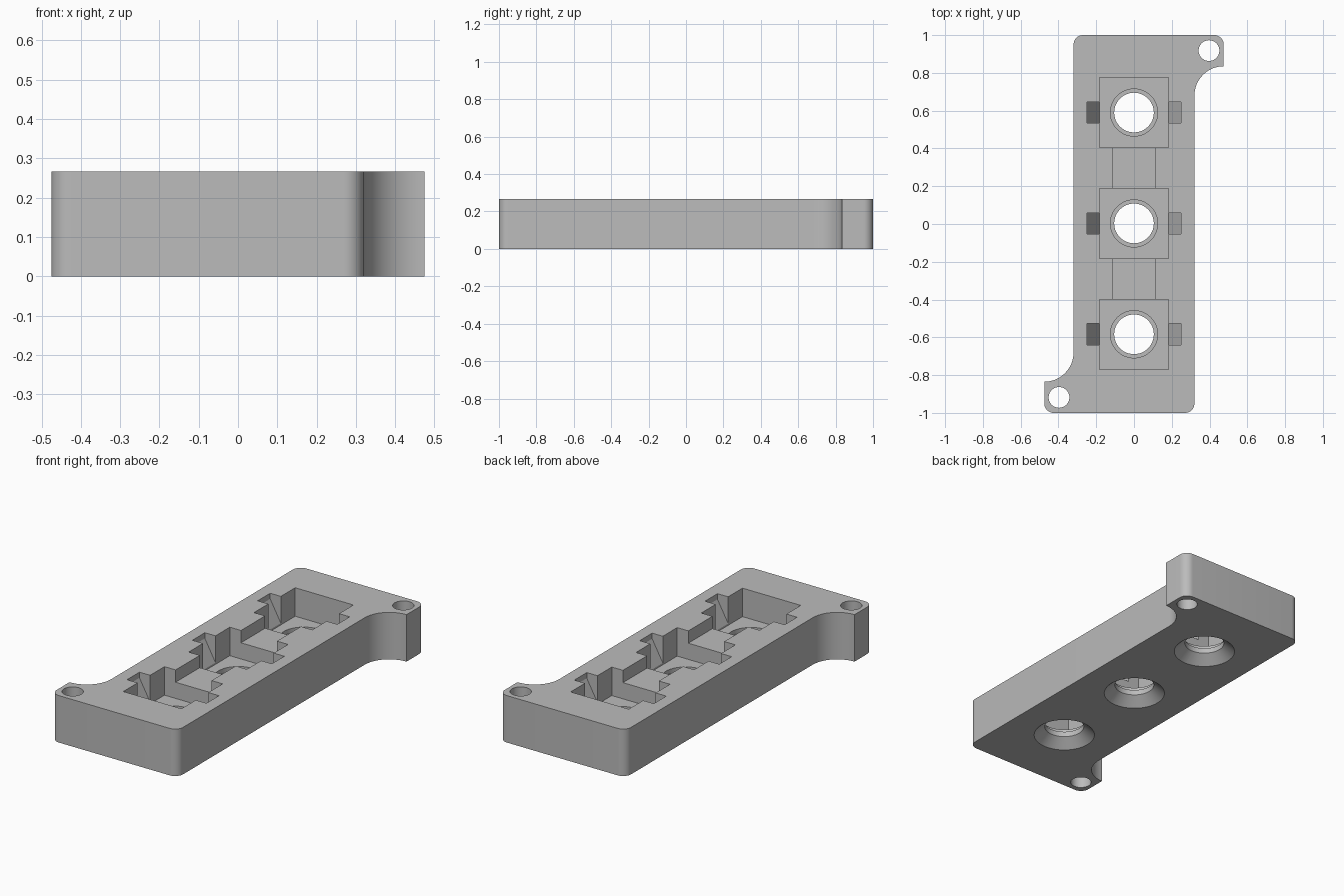
import bpy, bmesh
from math import cos, sin, radians
from mathutils import Vector

cube = bpy.data.objects.get("Cube")
if cube:
    bpy.data.objects.remove(cube, do_unlink=True)

HEIGHT = 0.267
TOP = HEIGHT + 0.1
FLOOR = 0.105
BAYS = [-0.584, 0.003, 0.59]

grey = bpy.data.materials.new("plain grey")
grey.use_nodes = True
colour = (0.5, 0.5, 0.5, 1)
grey.diffuse_color = colour
grey.node_tree.nodes["Principled BSDF"].inputs["Base Color"].default_value = colour


def arc(cx, cy, r, start, end, steps=10):
    """Points along an arc, angles in degrees."""
    angles = [radians(start + (end - start) * i / steps) for i in range(steps + 1)]
    return [(cx + r * cos(a), cy + r * sin(a)) for a in angles]


def prism(name, points, offset):
    """Closed polygon of 3D points swept along an offset."""
    bm = bmesh.new()
    face = bm.faces.new([bm.verts.new(p) for p in points])
    swept = bmesh.ops.extrude_face_region(bm, geom=[face])["geom"]
    verts = [v for v in swept if isinstance(v, bmesh.types.BMVert)]
    bmesh.ops.translate(bm, verts=verts, vec=Vector(offset))
    bmesh.ops.recalc_face_normals(bm, faces=bm.faces)
    return finish(name, bm)


def finish(name, bm):
    mesh = bpy.data.meshes.new(name)
    bm.to_mesh(mesh)
    bm.free()
    mesh.materials.append(grey)
    obj = bpy.data.objects.new(name, mesh)
    bpy.context.collection.objects.link(obj)
    return obj


def box(name, x, y0, y1, z0):
    pts = [(-x, y0, z0), (x, y0, z0), (x, y1, z0), (-x, y1, z0)]
    return prism(name, pts, (0, 0, TOP - z0))


def cone(name, x, y, z0, z1, r0, r1):
    bm = bmesh.new()
    bmesh.ops.create_cone(bm, cap_ends=True, segments=48, radius1=r0, radius2=r1, depth=z1 - z0)
    bmesh.ops.translate(bm, verts=bm.verts, vec=(x, y, (z0 + z1) / 2))
    return finish(name, bm)


# Body outline: half of it, then the same half turned by 180 degrees
half = (arc(0.27, -0.95, 0.05, -90, 0)
        + arc(0.475, 0.68, 0.155, 180, 90, 16)
        + arc(0.425, 0.95, 0.05, 0, 90))
outline = half + [(-x, -y) for x, y in half]
body = prism("mounting_block", [(x, y, 0) for x, y in outline], (0, 0, HEIGHT))

# Channel joining the three bays
cutters = [box("channel_cutter", 0.113, BAYS[0], BAYS[2], 0.197)]

# Each bay: square pocket, ramped side notches, stepped and countersunk hole
ramp = [(-0.25, TOP), (-0.25, 0.235), (-0.183, 0.115),
        (0.183, 0.115), (0.25, 0.235), (0.25, TOP)]
for y in BAYS:
    cutters += [
        box("pocket_cutter", 0.183, y - 0.185, y + 0.185, FLOOR),
        prism("notch_cutter", [(x, y - 0.056, z) for x, z in ramp], (0, 0.112, 0)),
        cone("step_cutter", 0, y, 0.08, 0.15, 0.125, 0.125),
        cone("hole_cutter", 0, y, -0.1, 0.14, 0.105, 0.105),
        cone("countersink_cutter", 0, y, -0.05, 0.05, 0.22, 0.105),
    ]

# Screw holes in the ears
for s in (-1, 1):
    cutters.append(cone("screw_hole_cutter", s * 0.397, s * 0.918, -0.1, TOP, 0.055, 0.055))

bpy.ops.object.select_all(action='DESELECT')
bpy.context.view_layer.objects.active = body
body.select_set(True)
for cutter in cutters:
    mod = body.modifiers.new("cut", 'BOOLEAN')
    mod.operation = 'DIFFERENCE'
    mod.solver = 'EXACT'
    mod.object = cutter
    bpy.ops.object.modifier_apply(modifier=mod.name)
    bpy.data.objects.remove(cutter, do_unlink=True)

bpy.ops.object.shade_smooth_by_angle(angle=radians(25))
